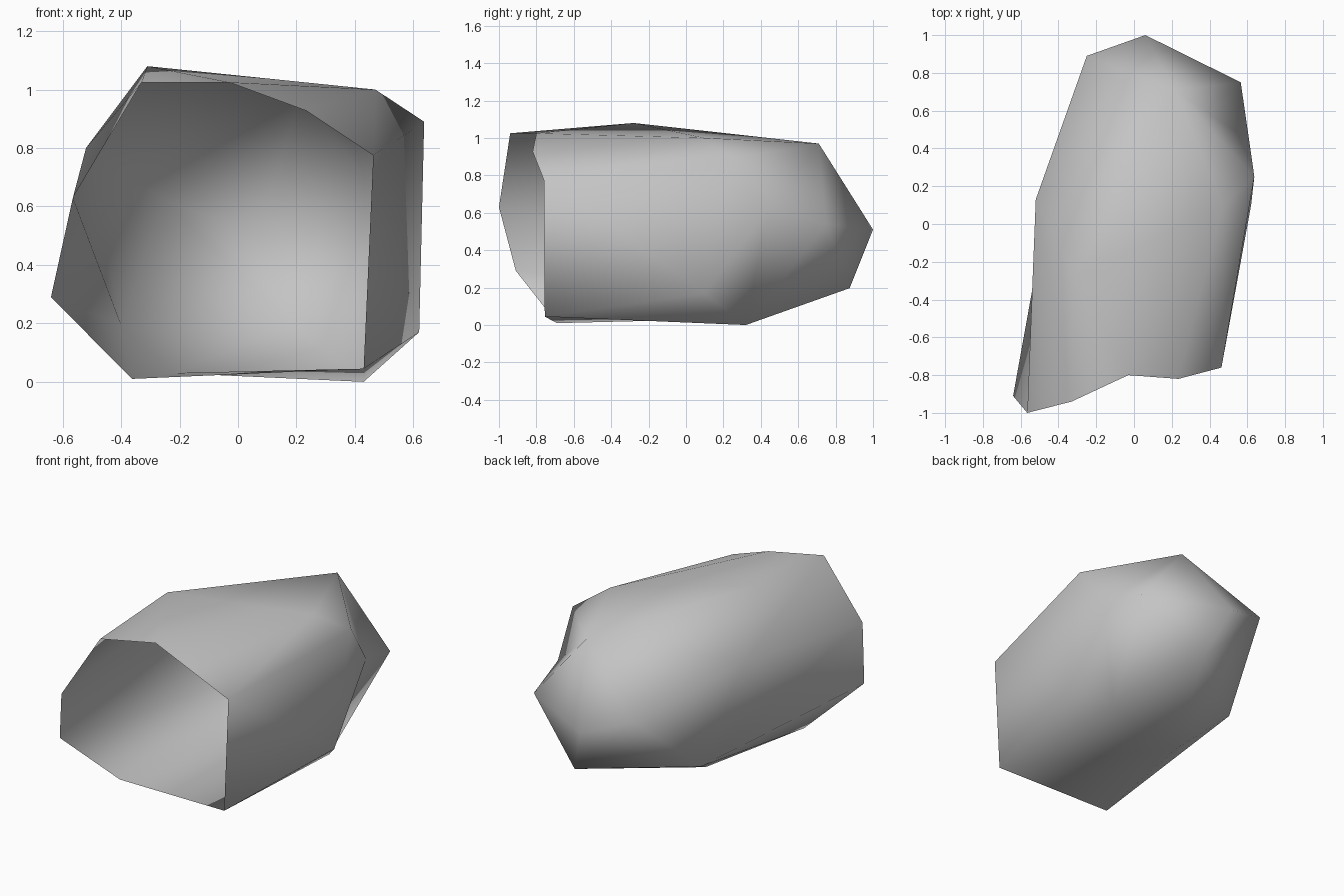
import bpy
import bmesh

cube = bpy.data.objects.get("Cube")
if cube:
    bpy.data.objects.remove(cube, do_unlink=True)

# Plain grey stone
stone = bpy.data.materials.new("stone_grey")
stone.use_nodes = True
color = (0.55, 0.55, 0.55, 1)
stone.diffuse_color = color
stone.node_tree.nodes["Principled BSDF"].inputs["Base Color"].default_value = color

# Corners around the open mouth
mouth = {
    "mouth_side": (-.565, -1, .63), "mouth_crown": (-.33, -.94, 1.025),
    "mouth_top": (-.03, -.8, 1.025), "mouth_brow": (.235, -.82, .927),
    "mouth_shoulder": (.463, -.76, .775), "mouth_foot": (.43, -.755, .045),
    "mouth_sole": (-.363, -.69, .01), "mouth_hip": (-.64, -.91, .29),
}
# Corners of the body and the closed rear end
body = {
    "ridge": (-.31, -.28, 1.08), "crown": (.47, .1, 1), "shoulder": (.637, .25, .89),
    "flank": (.61, .44, .62), "hip": (.62, .1, .17), "sole": (.43, .32, 0),
    "far_sole": (-.225, .12, .03), "far_hip": (-.4, .42, .195),
    "far_shoulder": (-.52, .13, .8),
    "rear_crown": (.215, .71, .97), "rear_side": (.565, .75, .54),
    "rear_sole": (.185, .875, .197), "rear_far_side": (-.25, .89, .62), "rear_tip": (.06, 1, .51),
}
# Ridges turned the other way to make shallow hollows
hollows = [("mouth_hip", "far_shoulder"), ("mouth_sole", "sole"),
           ("shoulder", "rear_side"), ("hip", "rear_side")]

# Wrap a skin around the corners, then open the mouth
bm = bmesh.new()
corner = {name: bm.verts.new(p) for name, p in (mouth | body).items()}
rim = {corner[name] for name in mouth}
bmesh.ops.convex_hull(bm, input=bm.verts[:])
cap = [f for f in bm.faces if all(v in rim for v in f.verts)]
bmesh.ops.delete(bm, geom=cap, context='FACES')

# Press in the hollows
for a, b in hollows:
    ridge = bm.edges.get((corner[a], corner[b]))
    if ridge:
        bmesh.utils.edge_rotate(ridge, True)

bmesh.ops.recalc_face_normals(bm, faces=bm.faces[:])
for f in bm.faces:
    f.smooth = True

mesh = bpy.data.meshes.new("hollow_rock_shell")
bm.to_mesh(mesh)
bm.free()
mesh.materials.append(stone)
shell = bpy.data.objects.new("hollow_rock_shell", mesh)
bpy.context.collection.objects.link(shell)
